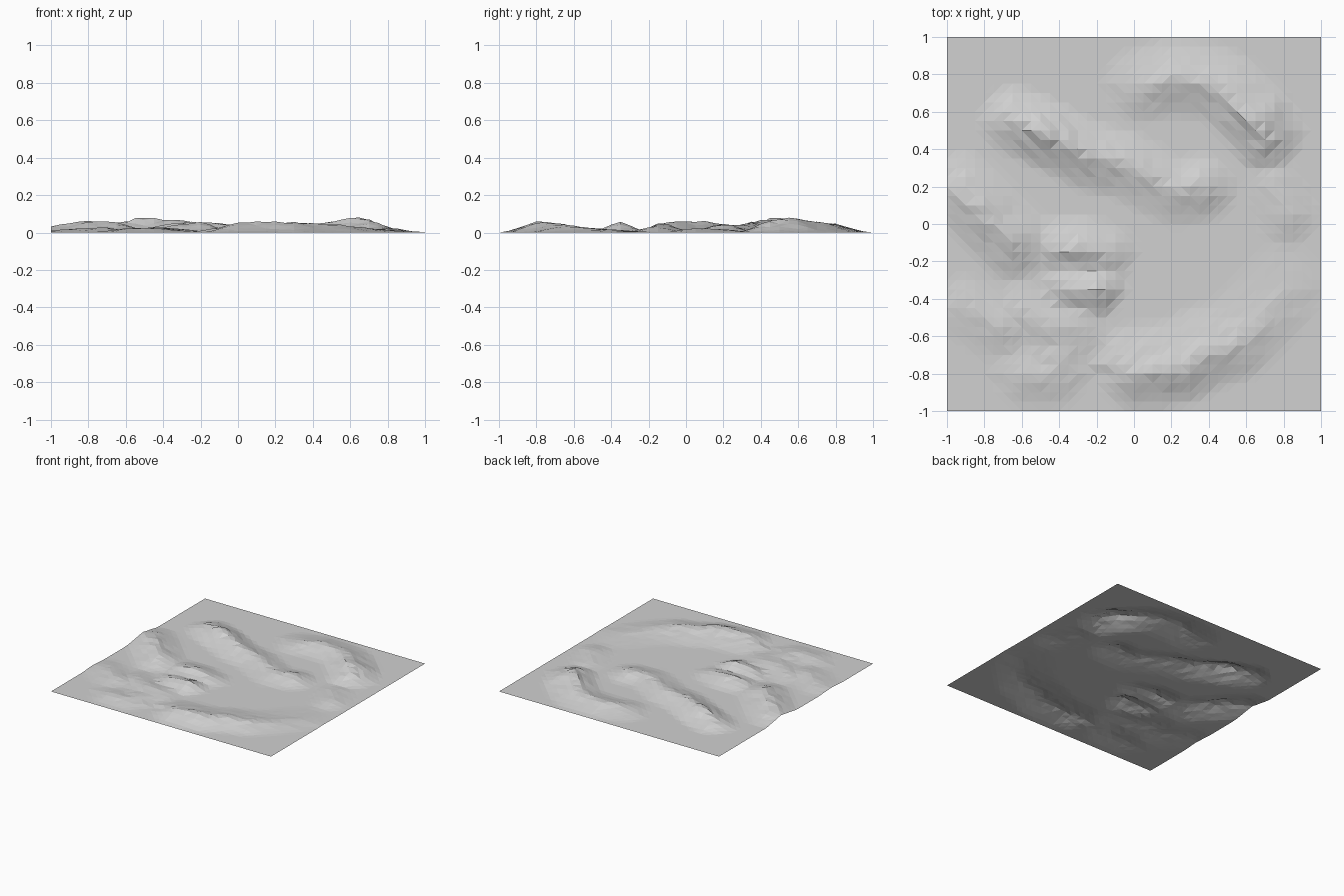
import bpy, bmesh, random
from mathutils import Vector

random.seed(4)
cube = bpy.data.objects.get("Cube")
if cube:
    bpy.data.objects.remove(cube, do_unlink=True)

# Ground colour
grey = bpy.data.materials.new("ground_grey")
grey.use_nodes = True
shade = (0.64, 0.64, 0.64, 1)
grey.diffuse_color = shade
grey.node_tree.nodes["Principled BSDF"].inputs["Base Color"].default_value = shade

# Ridges: south reach, north reach, then crest points (x, y, height)
ridges = [
    # long north-west ridge
    (0.17, 0.16, [(-0.64, 0.56, 0.055), (-0.5, 0.5, 0.085), (-0.4, 0.45, 0.075),
                  (-0.25, 0.37, 0.06), (-0.05, 0.32, 0.045), (0.1, 0.24, 0.04),
                  (0.22, 0.18, 0.04), (0.36, 0.2, 0.05)]),
    # north-east arc with the highest peak
    (0.17, 0.2, [(0.05, 0.73, 0.035), (0.2, 0.77, 0.05), (0.4, 0.75, 0.05),
                 (0.5, 0.7, 0.06), (0.65, 0.55, 0.092), (0.7, 0.46, 0.065)]),
    # west ridge
    (0.18, 0.2, [(-0.92, 0.18, 0.05), (-0.82, 0.08, 0.065), (-0.75, 0.0, 0.06),
                 (-0.65, -0.1, 0.055)]),
    # south ridge
    (0.17, 0.25, [(0.0, -0.8, 0.052), (0.15, -0.79, 0.062), (0.27, -0.77, 0.058),
                  (0.38, -0.7, 0.052), (0.55, -0.65, 0.042), (0.68, -0.53, 0.025),
                  (0.8, -0.38, 0.014)]),
    # two central mounds
    (0.13, 0.15, [(-0.4, -0.13, 0.045), (-0.28, -0.13, 0.05), (-0.15, -0.16, 0.035)]),
    (0.12, 0.14, [(-0.35, -0.34, 0.04), (-0.2, -0.36, 0.058)]),
    # low south-west hills
    (0.18, 0.14, [(-0.9, -0.43, 0.02), (-0.7, -0.55, 0.028)]),
    (0.18, 0.15, [(-0.6, -0.47, 0.02), (-0.45, -0.55, 0.03), (-0.3, -0.56, 0.02)]),
    (0.14, 0.2, [(-0.58, -0.82, 0.025), (-0.42, -0.82, 0.025), (-0.4, -0.7, 0.025)]),
    # low east hill
    (0.14, 0.14, [(0.75, 0.2, 0.018), (0.82, 0.04, 0.024)]),
]


def ridge_height(p, south, north, crest):
    """Slope down from the nearest point of a crest line."""
    best = 0
    for a, b in zip(crest, crest[1:]):
        start, span = Vector(a[:2]), Vector(b[:2]) - Vector(a[:2])
        t = min(1, max(0, (p - start).dot(span) / span.length_squared))
        away = p - start - span * t
        reach = north if away.y > 0 else south
        near = 1 - max(0, away.length - 0.02) / reach
        if near > 0:
            best = max(best, (a[2] + (b[2] - a[2]) * t) * near ** 1.25)
    return best


# Terrain sheet: a square grid raised into ridges
bm = bmesh.new()
bmesh.ops.create_grid(bm, x_segments=40, y_segments=40, size=1)
for v in bm.verts:
    z = max(ridge_height(v.co.xy, *ridge) for ridge in ridges)
    v.co.z = z * random.uniform(0.86, 1.03)
raised = [f for f in bm.faces if any(v.co.z > 0 for v in f.verts)]
bmesh.ops.triangulate(bm, faces=raised, quad_method='SHORT_EDGE')

mesh = bpy.data.meshes.new("terrain")
bm.to_mesh(mesh)
bm.free()
mesh.materials.append(grey)
terrain = bpy.data.objects.new("terrain", mesh)
bpy.context.collection.objects.link(terrain)
